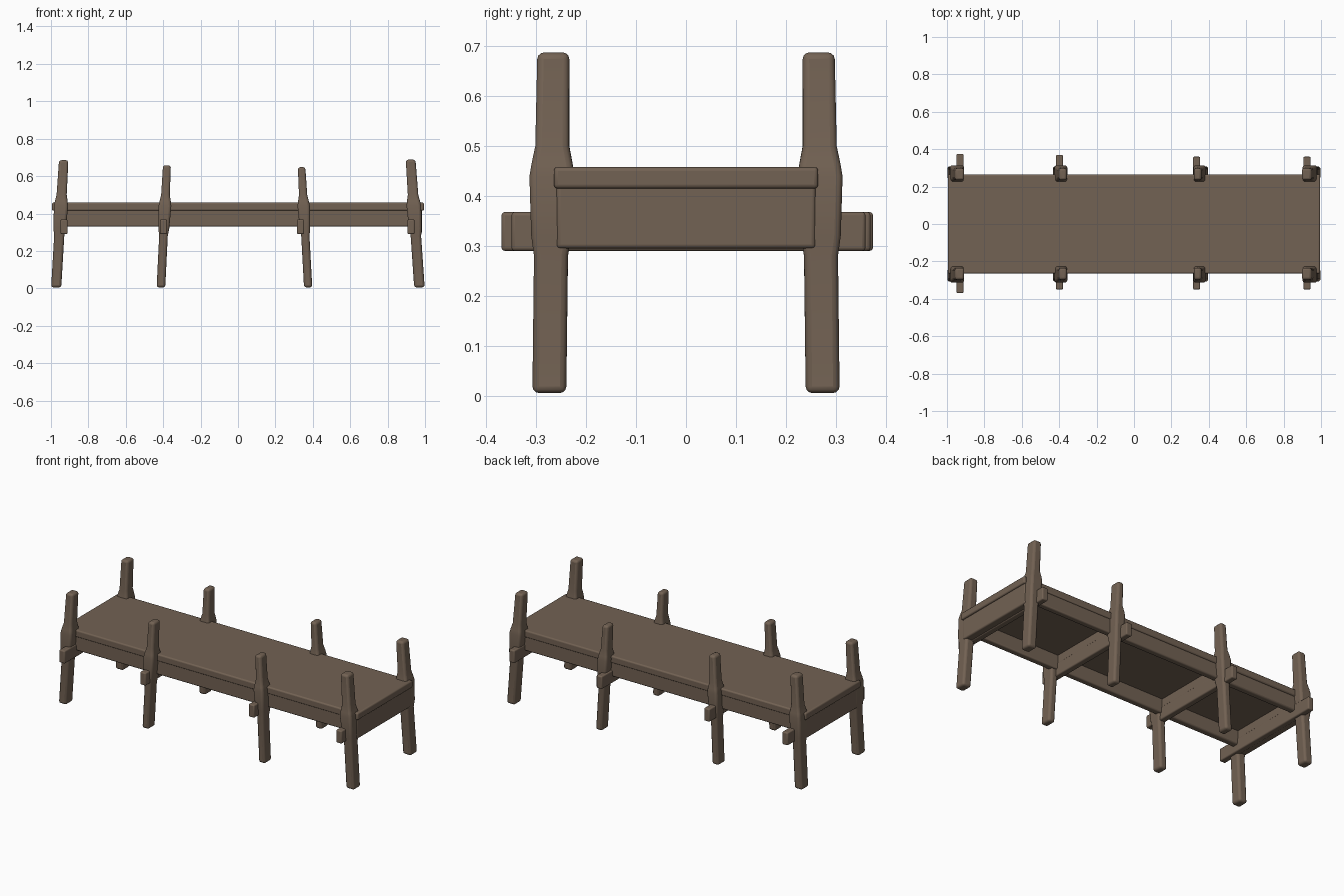
import bpy, bmesh, math
from mathutils import Vector

default = bpy.data.objects.get("Cube")
if default:
    bpy.data.objects.remove(default)

wood = bpy.data.materials.new("brown wood")
wood.use_nodes = True
COLOUR = (0.17, 0.122, 0.087, 1)
wood.diffuse_color = COLOUR
wood.node_tree.nodes["Principled BSDF"].inputs["Base Color"].default_value = COLOUR


def finish(name, bm, bevel):
    bmesh.ops.recalc_face_normals(bm, faces=bm.faces)
    mesh = bpy.data.meshes.new(name)
    bm.to_mesh(mesh)
    bm.free()
    mesh.materials.append(wood)
    obj = bpy.data.objects.new(name, mesh)
    bpy.context.collection.objects.link(obj)
    mod = obj.modifiers.new("soft edges", "BEVEL")
    mod.width = bevel
    mod.segments = 3
    mod.limit_method = "ANGLE"
    mod.angle_limit = math.radians(50)
    bpy.ops.object.select_all(action="DESELECT")
    obj.select_set(True)
    bpy.context.view_layer.objects.active = obj
    bpy.ops.object.shade_smooth_by_angle(angle=math.radians(50))
    return obj


def box(name, x, y, z, bevel=0.008):
    """Rounded box from (low, high) ranges."""
    bm = bmesh.new()
    bmesh.ops.create_cube(bm, size=1)
    for v in bm.verts:
        v.co = Vector([(r[0] + r[1]) / 2 + c * (r[1] - r[0])
                       for c, r in zip(v.co, (x, y, z))])
    return finish(name, bm, bevel)


def post(name, foot, head, width, depth):
    """Leaning square post, flared where it meets the deck."""
    foot, head = Vector(foot), Vector(head)
    bm = bmesh.new()
    previous = None
    for z, grow in ((foot.z, 0), (0.28, 0), (0.32, 0.012), (0.44, 0.022),
                    (0.465, 0.014), (0.5, 0), (head.z, -0.004)):
        c = foot.lerp(head, (z - foot.z) / (head.z - foot.z))
        w, d = (width + grow) / 2, (depth + grow) / 2
        ring = [bm.verts.new((c.x + i * w, c.y + j * d, z))
                for i, j in ((-1, -1), (1, -1), (1, 1), (-1, 1))]
        if previous:
            for k in range(4):
                n = (k + 1) % 4
                bm.faces.new((previous[k], previous[n], ring[n], ring[k]))
        else:
            bm.faces.new(ring)
        previous = ring
    bm.faces.new(previous)
    return finish(name, bm, 0.013)


# Deck with a thin lip
box("deck", (-0.995, 0.995), (-0.265, 0.265), (0.415, 0.458))

# Long rails and end boards below the deck
for side, label in ((-1, "front"), (1, "back")):
    box(label + "_rail", (-0.97, 0.97), sorted((side * 0.22, side * 0.258)), (0.33, 0.436))
for side, label in ((-1, "right"), (1, "left")):
    box(label + "_end_board", sorted((side * 0.935, side * 0.985)), (-0.26, 0.26), (0.295, 0.44))

# Each frame: post foot x, head x, head height, post width, beam x, beam y ends
frames = (
    ("right_end", -0.972, -0.932, 0.685, 0.054, -0.93, (-0.37, 0.375)),
    ("right_middle", -0.412, -0.38, 0.658, 0.046, -0.398, (-0.35, 0.37)),
    ("left_middle", 0.375, 0.34, 0.648, 0.044, 0.335, (-0.35, 0.36)),
    ("left_end", 0.97, 0.923, 0.688, 0.056, 0.925, (-0.35, 0.36)),
)
for label, foot_x, head_x, height, width, beam_x, span in frames:
    for side, end in ((-1, "front"), (1, "back")):
        post(f"{label}_{end}_post", (foot_x, side * 0.274, 0.005),
             (head_x, side * 0.266, height), width, 0.068)
    # Cross beam passing beside the posts and out past the rails
    box(label + "_cross_beam", (beam_x - 0.019, beam_x + 0.019), span, (0.29, 0.368), 0.007)
    # Web joining the beam to the deck
    box(label + "_beam_web", (beam_x - 0.015, beam_x + 0.015), (-0.23, 0.23), (0.35, 0.425), 0.004)
